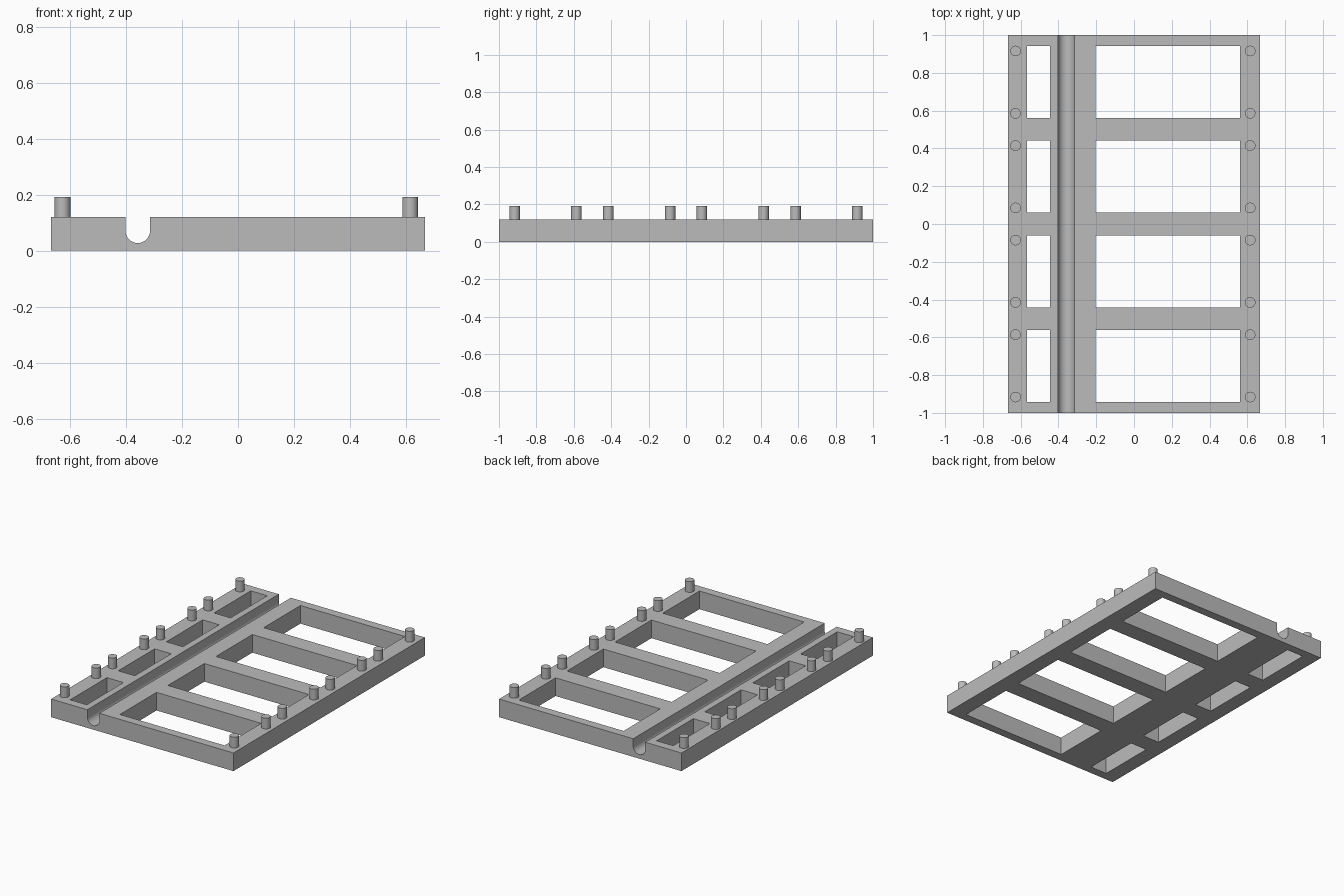
import bpy
import bmesh
from math import cos, sin, pi, radians
from mathutils import Matrix

cube = bpy.data.objects.get("Cube")
if cube:
    bpy.data.objects.remove(cube, do_unlink=True)

HALF_W, HALF_L, HEIGHT = 0.667, 1.0, 0.12
GROOVE_X, GROOVE_Z, GROOVE_R = -0.358, 0.071, 0.044
PEG_R, PEG_TOP, SINK = 0.028, 0.191, 0.01

grey = bpy.data.materials.new("plain grey")
grey.use_nodes = True
colour = (0.5, 0.5, 0.5, 1)
grey.diffuse_color = colour
grey.node_tree.nodes["Principled BSDF"].inputs["Base Color"].default_value = colour


def make_object(name, bm):
    bmesh.ops.recalc_face_normals(bm, faces=bm.faces)
    mesh = bpy.data.meshes.new(name)
    bm.to_mesh(mesh)
    bm.free()
    mesh.materials.append(grey)
    obj = bpy.data.objects.new(name, mesh)
    bpy.context.collection.objects.link(obj)
    return obj


def activate(obj):
    bpy.ops.object.select_all(action='DESELECT')
    obj.select_set(True)
    bpy.context.view_layer.objects.active = obj


# Frame: end profile with a round-bottomed groove, extruded along the length
arc = [(GROOVE_X + GROOVE_R * cos(a), GROOVE_Z + GROOVE_R * sin(a))
       for a in (pi + pi * i / 24 for i in range(25))]
profile = [(-HALF_W, 0), (-HALF_W, HEIGHT), (GROOVE_X - GROOVE_R, HEIGHT), *arc,
           (GROOVE_X + GROOVE_R, HEIGHT), (HALF_W, HEIGHT), (HALF_W, 0)]
bm = bmesh.new()
end = bm.faces.new([bm.verts.new((x, -HALF_L, z)) for x, z in profile])
grown = bmesh.ops.extrude_face_region(bm, geom=[end], use_keep_orig=True)
bmesh.ops.translate(bm, vec=(0, 2 * HALF_L, 0),
                    verts=[g for g in grown["geom"] if isinstance(g, bmesh.types.BMVert)])
frame = make_object("frame", bm)

# Openings: a wide and a narrow row of four, cut right through
bm = bmesh.new()
for x0, x1 in ((-0.567, -0.446), (-0.204, 0.562)):
    for y0, y1 in ((0.061, 0.441), (0.56, 0.943)):
        for side in (-1, 1):
            place = Matrix.Translation(((x0 + x1) / 2, side * (y0 + y1) / 2, HEIGHT / 2))
            size = Matrix.Diagonal((x1 - x0, y1 - y0, HEIGHT * 2, 1))
            bmesh.ops.create_cube(bm, size=1, matrix=place @ size)
cutter = make_object("opening_cutter", bm)
cutter.hide_render = True
cut = frame.modifiers.new("openings", 'BOOLEAN')
cut.operation, cut.solver, cut.object = 'DIFFERENCE', 'EXACT', cutter
activate(frame)
bpy.ops.object.modifier_apply(modifier=cut.name)
bpy.data.objects.remove(cutter, do_unlink=True)
bpy.ops.object.shade_smooth_by_angle(angle=radians(30))

# Pegs: one near each outer corner of every opening
for name, x in (("right_pegs", -0.627), ("left_pegs", 0.615)):
    bm = bmesh.new()
    for y in (0.085, 0.415, 0.586, 0.916):
        for side in (-1, 1):
            middle = (PEG_TOP + HEIGHT - SINK) / 2
            bmesh.ops.create_cone(bm, cap_ends=True, segments=32,
                                  radius1=PEG_R, radius2=PEG_R,
                                  depth=PEG_TOP - HEIGHT + SINK,
                                  matrix=Matrix.Translation((x, side * y, middle)))
    activate(make_object(name, bm))
    bpy.ops.object.shade_smooth_by_angle(angle=radians(30))
